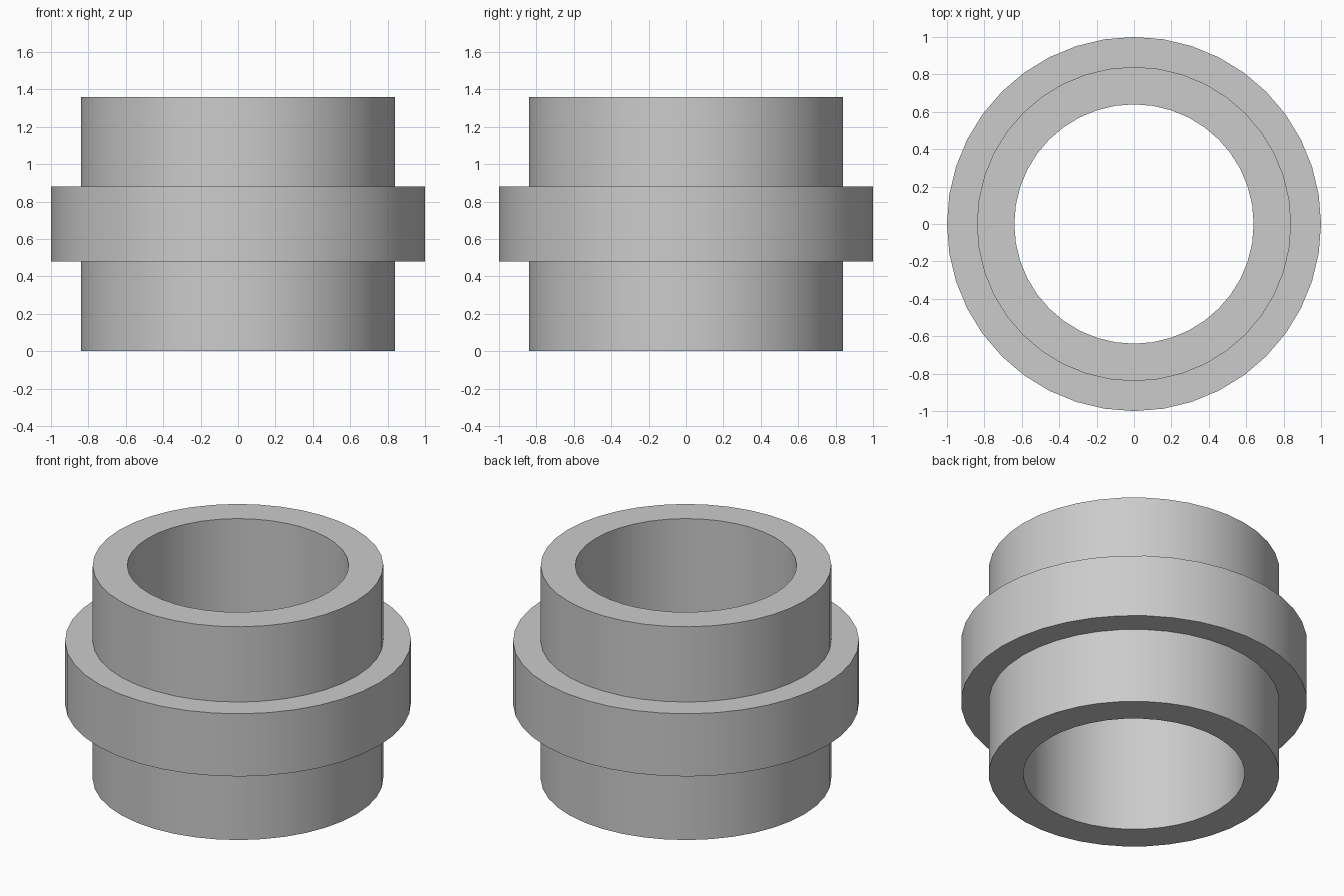
import bpy
import bmesh
from math import radians, tau

SEGMENTS = 40

cube = bpy.data.objects.get("Cube")
if cube:
    bpy.data.objects.remove(cube, do_unlink=True)

# One plain grey for the whole fitting
grey = bpy.data.materials.new("plain_grey")
grey.use_nodes = True
colour = (0.6, 0.6, 0.6, 1)
grey.diffuse_color = colour
grey.node_tree.nodes["Principled BSDF"].inputs["Base Color"].default_value = colour


def lathe(name, profile):
    """Spin a closed (radius, height) profile around z."""
    bm = bmesh.new()
    verts = [bm.verts.new((r, 0, z)) for r, z in profile]
    edges = [bm.edges.new((a, b)) for a, b in zip(verts, verts[1:] + verts[:1])]
    bmesh.ops.spin(bm, geom=verts + edges, cent=(0, 0, 0), axis=(0, 0, 1),
                   angle=tau, steps=SEGMENTS, use_merge=True)
    bmesh.ops.remove_doubles(bm, verts=bm.verts, dist=0.0001)
    bmesh.ops.recalc_face_normals(bm, faces=bm.faces)
    mesh = bpy.data.meshes.new(name)
    bm.to_mesh(mesh)
    bm.free()
    mesh.materials.append(grey)
    obj = bpy.data.objects.new(name, mesh)
    bpy.context.collection.objects.link(obj)
    bpy.ops.object.select_all(action="DESELECT")
    obj.select_set(True)
    bpy.context.view_layer.objects.active = obj
    bpy.ops.object.shade_smooth_by_angle(angle=radians(30))
    return obj


# Open sleeve with a wide collar round its middle
bore, sleeve, collar = 0.64, 0.84, 1.0
base, collar_low, collar_high, top = 0, 0.48, 0.88, 1.36
lathe("collared_sleeve", [
    (bore, base), (sleeve, base), (sleeve, collar_low), (collar, collar_low),
    (collar, collar_high), (sleeve, collar_high), (sleeve, top), (bore, top),
])
